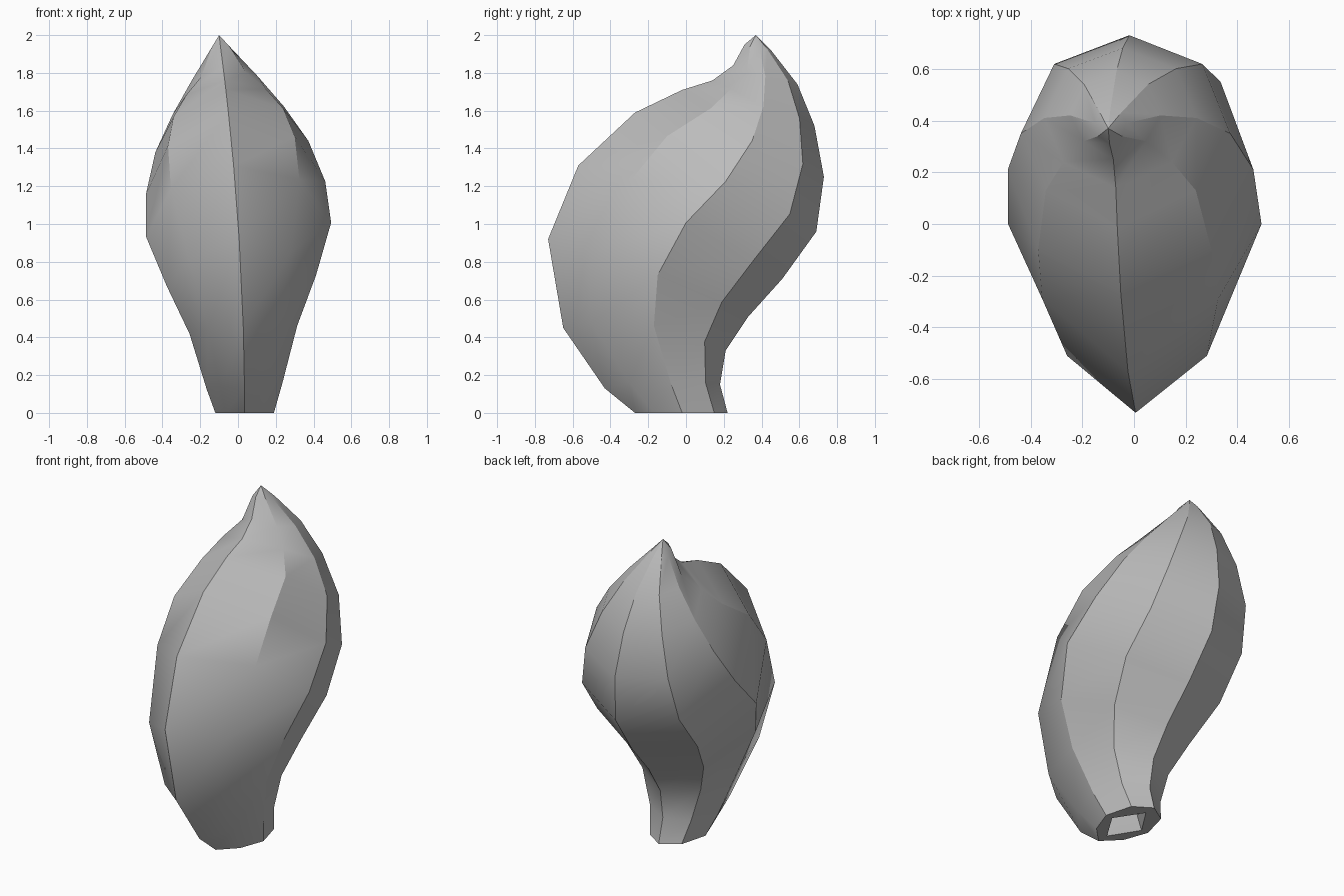
import bpy
import bmesh
import math
from mathutils import Vector

cube = bpy.data.objects.get("Cube")
if cube:
    bpy.data.objects.remove(cube, do_unlink=True)

# One plain grey material
grey = bpy.data.materials.new("soft grey")
grey.use_nodes = True
colour = (0.5, 0.5, 0.5, 1.0)
grey.diffuse_color = colour
grey.node_tree.nodes["Principled BSDF"].inputs["Base Color"].default_value = colour

SIDES = 8
LEAN = 0.075
DIAGONAL = math.sqrt(0.5)
TIP = Vector((-0.10, 0.37, 2.0))

# Rings from base to tip: front (y, z), shoulder (half width, y, z),
# side (half width, y, z), back (y, z)
RINGS = [
    ((-.27, 0), (.1, -.17, 0), (.155, -.02, 0), (.22, 0)),
    ((-.43, .13), (.13, -.3, .15), (.2, -.08, .14), (.18, .15)),
    ((-.65, .45), (.185, -.5, .46), (.285, -.17, .44), (.21, .33)),
    ((-.73, .92), (.27, -.51, .83), (.395, -.15, .7), (.33, .51)),
    ((-.57, 1.31), (.34, -.29, 1.21), (.49, 0, .97), (.51, .71)),
    ((-.27, 1.59), (.335, -.1, 1.44), (.475, .21, 1.19), (.69, .96)),
    ((-.02, 1.71), (.29, .13, 1.59), (.405, .35, 1.41), (.73, 1.25)),
    ((.14, 1.76), (.21, .24, 1.7), (.295, .41, 1.6), (.68, 1.52)),
    ((.25, 1.84), (.12, .32, 1.79), (.175, .42, 1.77), (.59, 1.74)),
    ((.31, 1.95), (.045, .34, 1.94), (.06, .39, 1.92), (.45, 1.92)),
]


def lean(p):
    """Tilt a point so the bud drifts to its right as it rises."""
    z = p.z + LEAN * p.x if p.z > 0 else 0
    return Vector((p.x + 0.035 - 0.034 * p.z ** 2, p.y, z))


def ring_points(ring):
    """Eight points around one ring, starting at the front."""
    front, shoulder, side, back = ring
    front = Vector((0, *front))
    back = Vector((0, *back))
    shoulder, side = Vector(shoulder), Vector(side)
    # The back quarter follows an ellipse between side and back
    rear = side.lerp(back, DIAGONAL)
    rear.x = side.x * DIAGONAL
    half = [shoulder, side, rear]
    mirrored = [Vector((-p.x, p.y, p.z)) for p in reversed(half)]
    return [lean(p) for p in [front, *half, back, *mirrored]]


def hollow_points(ring):
    """Smaller diamond-shaped loop inside a ring."""
    points = ring_points(ring)
    centre = (points[0] + points[SIDES // 2]) / 2
    corners = [centre.lerp(p, 0.7) for p in points[::2]]
    loop = []
    for i, corner in enumerate(corners):
        loop += [corner, corner.lerp(corners[(i + 1) % len(corners)], 0.5)]
    return loop


def bridge(bm, lower, upper):
    for i in range(SIDES):
        j = (i + 1) % SIDES
        bm.faces.new((lower[i], lower[j], upper[j], upper[i]))


def add_loops(bm, rings, shape):
    loops = [[bm.verts.new(p) for p in shape(r)] for r in rings]
    for lower, upper in zip(loops, loops[1:]):
        bridge(bm, lower, upper)
    return loops


bm = bmesh.new()

# Outer skin closing to a point
outer = add_loops(bm, RINGS, ring_points)
tip = bm.verts.new(TIP)
for i in range(SIDES):
    bm.faces.new((outer[-1][i], outer[-1][(i + 1) % SIDES], tip))

# Hollow inside, joined to the skin by the flat base rim
inner = add_loops(bm, RINGS[:-3], hollow_points)
bm.faces.new(inner[-1])
bridge(bm, outer[0], inner[0])
bmesh.ops.recalc_face_normals(bm, faces=bm.faces[:])

mesh = bpy.data.meshes.new("curved_bud")
bm.to_mesh(mesh)
bm.free()
mesh.materials.append(grey)
bud = bpy.data.objects.new("curved_bud", mesh)
bpy.context.collection.objects.link(bud)

# Smooth shading that keeps the lengthwise ridges sharp
bpy.context.view_layer.objects.active = bud
bud.select_set(True)
bpy.ops.object.shade_smooth_by_angle(angle=math.radians(30))
